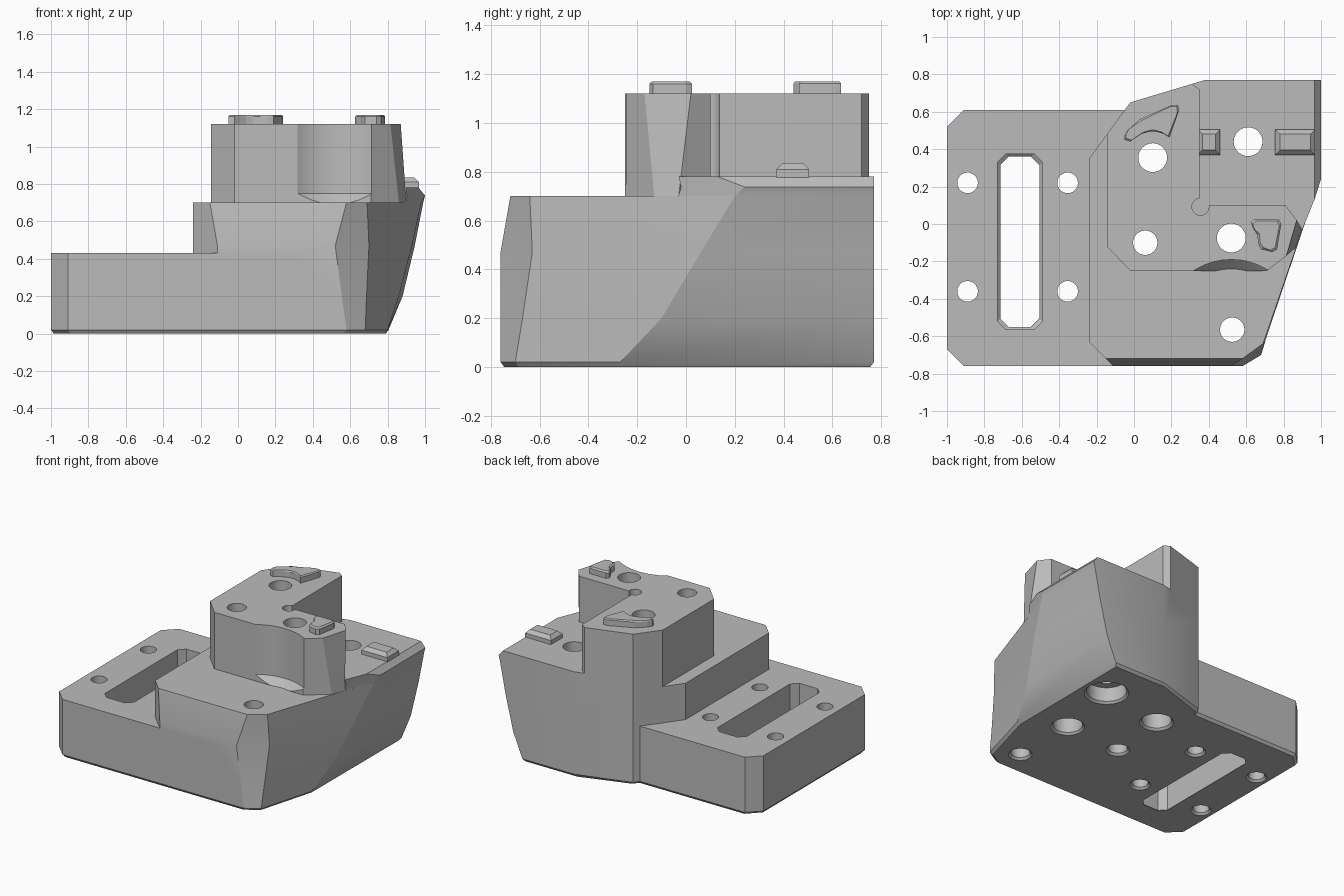
import bpy, bmesh, math

if "Cube" in bpy.data.objects:
    bpy.data.objects.remove(bpy.data.objects["Cube"], do_unlink=True)

grey = bpy.data.materials.new("plain grey")
grey.use_nodes = True
grey.diffuse_color = (0.5, 0.5, 0.5, 1)
grey.node_tree.nodes["Principled BSDF"].inputs["Base Color"].default_value = grey.diffuse_color


def loft(name, layers):
    """Closed solid through outlines with equal point counts: [(z, points), ...]"""
    bm = bmesh.new()
    rings = [[bm.verts.new((x, y, z)) for x, y in pts] for z, pts in layers]
    n = len(rings[0])
    for low, high in zip(rings, rings[1:]):
        for i in range(n):
            j = (i + 1) % n
            bm.faces.new((low[i], low[j], high[j], high[i]))
    bm.faces.new(rings[0][::-1])
    bm.faces.new(rings[-1])
    bmesh.ops.recalc_face_normals(bm, faces=bm.faces)
    mesh = bpy.data.meshes.new(name)
    bm.to_mesh(mesh)
    bm.free()
    mesh.materials.append(grey)
    obj = bpy.data.objects.new(name, mesh)
    bpy.context.collection.objects.link(obj)
    return obj


def inset(pts, d):
    """Pull each point towards the middle by d in x and y."""
    cx = sum(p[0] for p in pts) / len(pts)
    cy = sum(p[1] for p in pts) / len(pts)
    return [(x - math.copysign(d, x - cx), y - math.copysign(d, y - cy)) for x, y in pts]


def circle(x, y, r, n=48):
    return [(x + r * math.cos(i * math.tau / n), y + r * math.sin(i * math.tau / n)) for i in range(n)]


def turned(name, x, y, profile):
    return loft(name, [(z, circle(x, y, r)) for z, r in profile])


def rect(x0, x1, y0, y1, c):
    return [(x0, y0 + c), (x0 + c, y0), (x1 - c, y0), (x1, y0 + c),
            (x1, y1 - c), (x1 - c, y1), (x0 + c, y1), (x0, y1 - c)]


def combine(target, others, operation):
    """Apply a chain of booleans to the target, then drop the tools."""
    for o in others:
        m = target.modifiers.new("combine", "BOOLEAN")
        m.operation, m.solver, m.object = operation, "EXACT", o
    bpy.context.view_layer.update()
    dg = bpy.context.evaluated_depsgraph_get()
    mesh = bpy.data.meshes.new_from_object(target.evaluated_get(dg))
    target.modifiers.clear()
    target.data = mesh
    for o in others:
        bpy.data.objects.remove(o, do_unlink=True)


# Low mounting plate
plate = [(-1, -.67), (-.91, -.76), (.3, -.76), (.3, .61), (-.91, .61), (-1, .52)]
body = loft("mount_body", [(0, inset(plate, .015)), (.02, plate), (.43, plate)])


# Main block, its right side leaning outwards
def block_ring(c, d, e, f, g):
    return [(-.24, .35), (-.24, -.63), c, d, e, f, g, (.38, .77), (-.02, .65)]


foot = block_ring((-.11, -.76), (.58, -.76), (.68, -.7), (.8, -.27), (.805, .77))
block = loft("block", [
    (0, inset(foot, .015)),
    (.02, foot),
    (.2, block_ring((-.11, -.76), (.555, -.76), (.687, -.67), (.86, -.1), (.88, .77))),
    (.47, block_ring((-.11, -.76), (.52, -.76), (.7, -.63), (.93, .06), (.945, .77))),
    (.7, block_ring((-.15, -.72), (.58, -.72), (.69, -.64), (.98, .2), (.99, .77)))])


# Raised shelf at the back, bevelled on its outer edge
def shelf_ring(q, r, s):
    return [(.2, 0), q, r, s, (.38, .77), (.2, .716)]


shelf = loft("shelf", [
    (.7, shelf_ring((.9, -.03), (.98, .2), (.99, .77))),
    (.738, shelf_ring((.903, -.02), (1, .24), (1, .77))),
    (.78, shelf_ring((.9, -.03), (.965, .13), (.965, .77)))])


# L-shaped tower
def tower_ring(a, b):
    return [(-.145, .48), (-.145, -.12), (-.02, -.25), (.71, -.25), a, b,
            (.81, .1), (.35, .1), (.35, .72), (.31, .749), (-.02, .65)]


tower = loft("tower", [(.7, tower_ring((.86, -.13), (.9, -.03))),
                       (1.12, tower_ring((.815, -.17), (.87, .02)))])
combine(body, [block, shelf, tower], "UNION")

# Slot, bolt holes, corner relief and concave scoop
slot = rect(-.73, -.49, -.565, .375, .045)
cutters = [loft("slot_cut", [(-.01, inset(slot, -.025)), (.015, slot), (.6, slot)])]
for x in (-.89, -.355):
    for y in (-.36, .22):
        cutters.append(turned("plate_hole", x, y, [(-.01, .08), (.015, .055), (.6, .055)]))
for x, y in ((.06, -.1), (.525, -.565)):
    cutters.append(turned("block_hole", x, y, [(-.01, .09), (.015, .065), (1.3, .065)]))
for x, y, r, depth in ((.1, .355, .1, .3), (.52, -.075, .1, .3), (.61, .44, .135, .12)):
    cutters.append(turned("counterbored_hole", x, y,
                          [(-.01, r + .025), (.015, r), (depth, r), (depth, .077), (1.3, .077)]))
cutters.append(turned("relief", .355, .092, [(.78, .045), (1.3, .045)]))
cutters.append(turned("scoop", .52, -.56, [(.7, .32), (.75, .37), (1.3, .37)]))
combine(body, cutters, "DIFFERENCE")


# Locating keys on the tower top and pads on the shelf
def key(name, pts, z0, z1, c):
    return loft(name, [(z0, pts), (z1 - c, pts), (z1, inset(pts, c))])


hollow = [(.1 + .14 * math.cos(math.radians(a)), .355 + .14 * math.sin(math.radians(a)))
          for a in range(50, 131, 16)]
key("curved_key", [(.235, .59), (.24, .61), (.235, .635), (.2, .635), (.03, .56), (-.035, .5),
                   (-.052, .47), (-.05, .45), (-.02, .44)] + hollow[::-1], 1.11, 1.17, .008)
key("small_key", [(.625, .01), (.635, -.02), (.66, -.06), (.665, -.11), (.68, -.135), (.74, -.15),
                  (.765, -.135), (.787, 0), (.775, .025), (.64, .025)], 1.11, 1.17, .01)
key("inner_pad", [(.34, .37), (.46, .37), (.46, .505), (.34, .505)], .77, .835, .025)
key("outer_pad", [(.755, .37), (.968, .37), (.968, .505), (.755, .505)], .76, .835, .025)

# Smooth the round walls, keep edges sharp
bpy.ops.object.select_all(action="DESELECT")
body.select_set(True)
bpy.context.view_layer.objects.active = body
bpy.ops.object.shade_smooth_by_angle(angle=math.radians(20))
